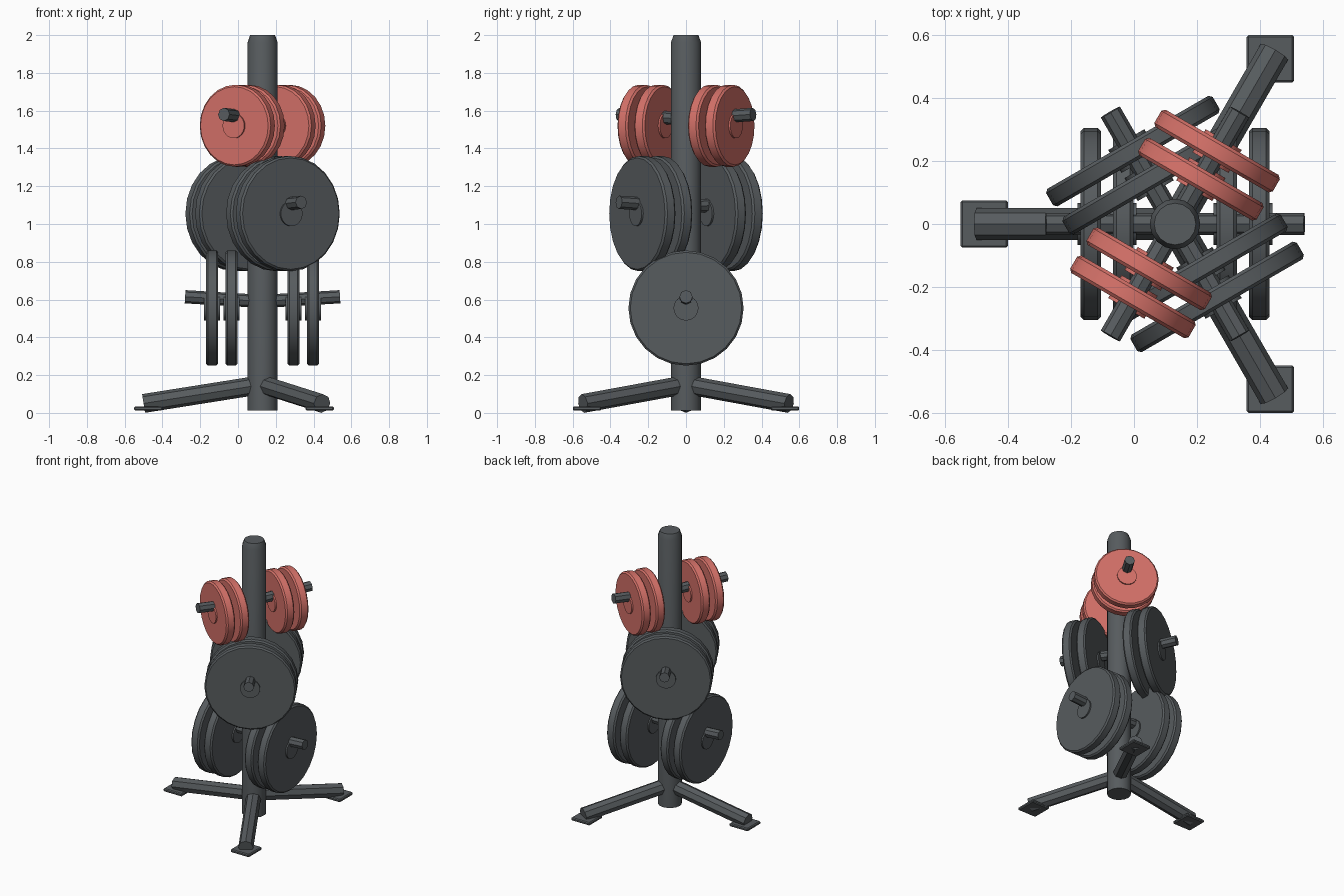
import bpy, bmesh
from math import radians, cos, sin, pi
from mathutils import Vector, Matrix

cube = bpy.data.objects.get("Cube")
if cube:
    bpy.data.objects.remove(cube, do_unlink=True)

POLE_X = 0.13


def material(name, color):
    m = bpy.data.materials.new(name)
    m.use_nodes = True
    m.diffuse_color = color
    m.node_tree.nodes["Principled BSDF"].inputs["Base Color"].default_value = color
    return m


GREY = material("dark grey iron", (0.095, 0.106, 0.113, 1))
RED = material("red rubber", (0.66, 0.165, 0.14, 1))


def finish(bm, name, mat, angle=25):
    bmesh.ops.recalc_face_normals(bm, faces=bm.faces)
    mesh = bpy.data.meshes.new(name)
    bm.to_mesh(mesh)
    bm.free()
    mesh.materials.append(mat)
    obj = bpy.data.objects.new(name, mesh)
    bpy.context.collection.objects.link(obj)
    bpy.ops.object.select_all(action="DESELECT")
    obj.select_set(True)
    bpy.context.view_layer.objects.active = obj
    bpy.ops.object.shade_smooth_by_angle(angle=radians(angle))
    return obj


def turned(name, profile, origin, axis, sides, mat):
    """Closed solid turned from (radius, distance) pairs along an axis."""
    bm = bmesh.new()
    place = Matrix.Translation(origin) @ axis.to_track_quat("Z", "Y").to_matrix().to_4x4()
    rings = []
    for r, t in profile:
        rings.append([bm.verts.new(place @ Vector((r * cos(2 * pi * i / sides),
                                                   r * sin(2 * pi * i / sides), t)))
                      for i in range(sides)])
    for a, b in zip(rings, rings[1:]):
        for i in range(sides):
            j = (i + 1) % sides
            bm.faces.new((a[i], a[j], b[j], b[i]))
    bm.faces.new(rings[0])
    bm.faces.new(rings[-1])
    return finish(bm, name, mat)


def rod(name, start, end, radius, mat):
    axis = end - start
    return turned(name, [(radius, 0), (radius, axis.length)], start, axis, 8, mat)


def outward(angle, dist, z):
    a = radians(angle)
    return Vector((POLE_X + dist * cos(a), dist * sin(a), z))


# Upright pole with a chamfered top
turned("pole", [(0.08, 0.012), (0.08, 1.96), (0.066, 2.0)],
       Vector((POLE_X, 0, 0)), Vector((0, 0, 1)), 16, GREY)

# Three sloping legs with square foot pads
for label, angle in (("right", 180), ("back_left", 60), ("front_left", -60)):
    rod(label + "_leg", outward(angle, 0, 0.15), outward(angle, 0.63, 0.05), 0.05, GREY)
    bm = bmesh.new()
    bmesh.ops.create_cube(bm, size=1, matrix=Matrix.Translation(outward(angle, 0.605, 0.023))
                          @ Matrix.Diagonal((0.15, 0.15, 0.022, 1)))
    bmesh.ops.bevel(bm, geom=bm.edges[:], offset=0.006, segments=1, affect="EDGES")
    finish(bm, label + "_foot_pad", GREY)


def weight_plate(name, angle, dist, z, radius, mat):
    axis = outward(angle, 1, 0) - outward(angle, 0, 0)
    centre = outward(angle, dist, z)
    h, c = 0.032, 0.01
    turned(name, [(radius - c, -h), (radius, c - h), (radius, h - c), (radius - c, h)],
           centre, axis, 24, mat)
    turned(name + "_hub", [(0.066, -0.042), (0.066, 0.042)], centre, axis, 24, mat)


# Three tiers of opposed pegs, each carrying a pair of plates
tiers = (("lower", 0, 0.555, 0.305, GREY),
         ("middle", 120, 1.055, 0.305, GREY),
         ("upper", 60, 1.52, 0.217, RED))
for tier, heading, z, radius, mat in tiers:
    for side, angle in (("first", heading), ("second", heading + 180)):
        name = tier + "_" + side
        rod(name + "_peg", outward(angle, 0, z + 0.035), outward(angle, 0.41, z + 0.06),
            0.035, GREY)
        weight_plate(name + "_inner_plate", angle, 0.164, z, radius, mat)
        weight_plate(name + "_outer_plate", angle, 0.267, z, radius, mat)
